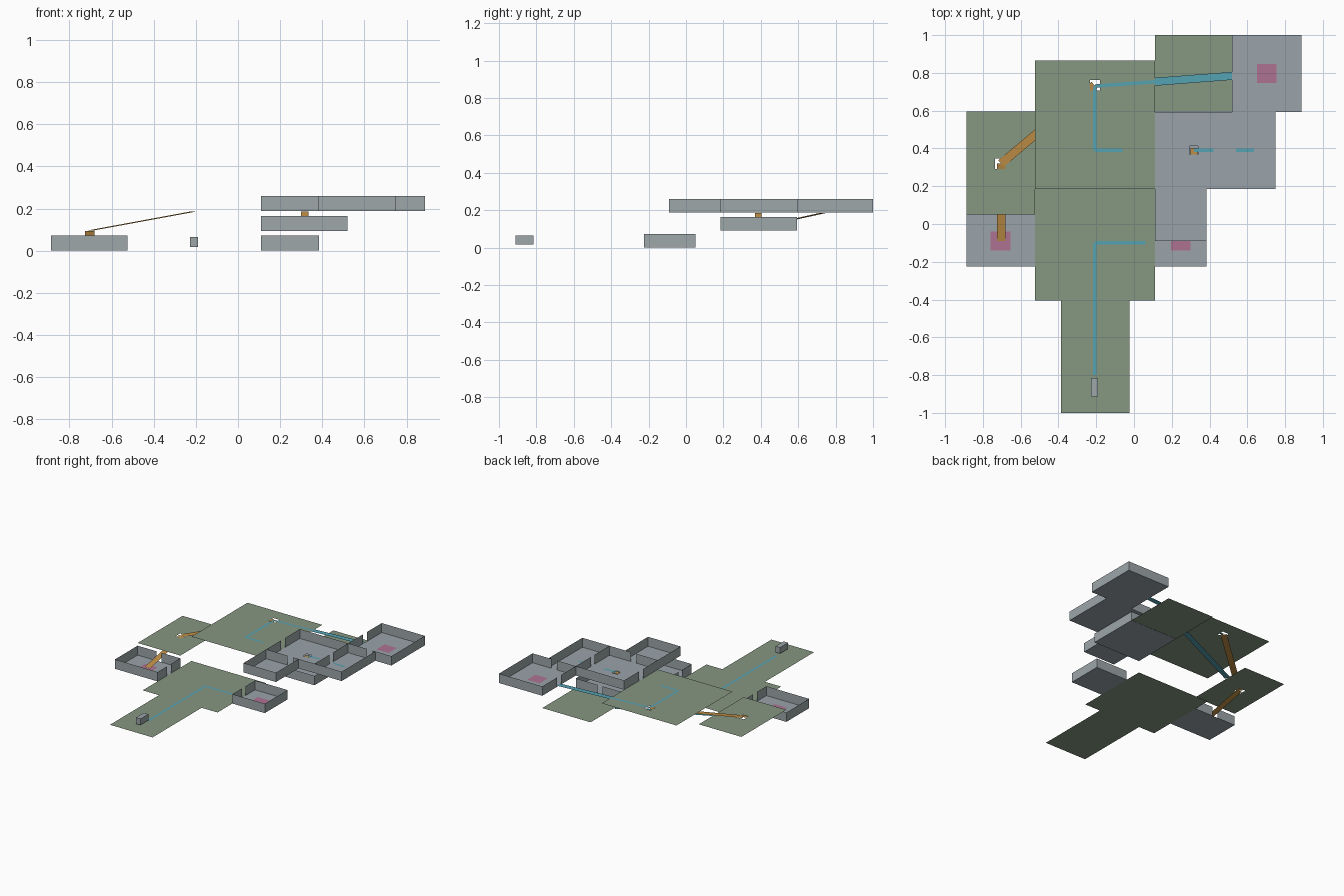
import bpy
from mathutils import Vector

if "Cube" in bpy.data.objects:
    bpy.data.objects.remove(bpy.data.objects["Cube"])

L0, L1, L2 = 0.0, 0.093, 0.187      # storey heights
WALL, DOOR = 0.072, 0.045           # wall height, doorway width


def mat(name, rgb):
    m = bpy.data.materials.new(name)
    m.diffuse_color = (*rgb, 1)
    m.use_nodes = True
    m.node_tree.nodes["Principled BSDF"].inputs["Base Color"].default_value = m.diffuse_color
    return m


GREEN = mat("sage green", (0.24, 0.31, 0.22))
FLOOR = mat("blue grey", (0.32, 0.37, 0.40))
WALLM = mat("wall grey", (0.34, 0.385, 0.40))
CYAN = mat("teal", (0.09, 0.36, 0.45))
ORANGE = mat("orange", (0.52, 0.27, 0.06))
PINK = mat("dusty pink", (0.42, 0.17, 0.29))


def quads(name, faces, material):
    verts = [v for f in faces for v in f]
    me = bpy.data.meshes.new(name)
    me.from_pydata(verts, [], [tuple(range(i * 4, i * 4 + 4)) for i in range(len(faces))])
    me.materials.append(material)
    ob = bpy.data.objects.new(name, me)
    bpy.context.collection.objects.link(ob)
    return ob


def floor(name, x0, x1, y0, y1, z, material, hole=None):
    """Flat slab; hole = (cx, cy, half size) leaves a square opening."""
    xs, ys = [x0, x1], [y0, y1]
    if hole:
        cx, cy, h = hole
        xs, ys = [x0, cx - h, cx + h, x1], [y0, cy - h, cy + h, y1]
    faces = []
    for i in range(len(xs) - 1):
        for j in range(len(ys) - 1):
            if hole and i == j == 1:
                continue
            a, b, c, d = xs[i], xs[i + 1], ys[j], ys[j + 1]
            faces.append([(a, c, z), (b, c, z), (b, d, z), (a, d, z)])
    quads(name, faces, material)


def room(name, x0, x1, y0, y1, z, doors="", skip="", hole=None):
    """Open-topped room; sides are letters w, e, s, n; doors sit mid-wall."""
    floor(name + "_floor", x0, x1, y0, y1, z, FLOOR, hole)
    sides = {"s": ((x0, y0), (x1, y0)), "e": ((x1, y0), (x1, y1)),
             "n": ((x1, y1), (x0, y1)), "w": ((x0, y1), (x0, y0))}
    faces = []
    for key, (a, b) in sides.items():
        if key in skip:
            continue
        a, b = Vector(a), Vector(b)
        spans = [(a, b)]
        if key in doors:
            mid, half = (a + b) / 2, (b - a).normalized() * DOOR / 2
            spans = [(a, mid - half), (mid + half, b)]
        for p, q in spans:
            faces.append([(*p, z), (*q, z), (*q, z + WALL), (*p, z + WALL)])
    quads(name + "_walls", faces, WALLM)


def strip(name, p, q, width, material):
    p, q = Vector(p), Vector(q)
    d = q - p
    s = Vector((-d.y, d.x, 0)).normalized() * width / 2
    quads(name, [[p - s, q - s, q + s, p + s]], material)


def box(name, x0, x1, y0, y1, z0, z1, material):
    bpy.ops.mesh.primitive_cube_add(size=1, location=((x0 + x1) / 2, (y0 + y1) / 2, (z0 + z1) / 2))
    ob = bpy.context.object
    ob.name = name
    ob.scale = (x1 - x0, y1 - y0, z1 - z0)
    ob.data.materials.append(material)


# Open green terraces
floor("entry_walk", -0.387, -0.025, -1.0, -0.405, L0, GREEN)
floor("lower_court", -0.525, 0.11, -0.405, 0.185, L0, GREEN)
floor("west_terrace", -0.887, -0.525, 0.05, 0.595, L1, GREEN, (-0.707, 0.32, 0.028))
floor("east_terrace", 0.11, 0.52, 0.595, 1.0, L1, GREEN)
floor("upper_court", -0.525, 0.11, 0.185, 0.865, L2, GREEN, (-0.207, 0.735, 0.027))

# Walled rooms (shared walls are built once)
room("lower_west_room", -0.887, -0.525, -0.225, 0.05, L0, "en")
room("lower_east_room", 0.11, 0.385, -0.225, 0.05, L0, "w")
room("middle_room", 0.11, 0.52, 0.185, 0.593, L1, "n")
room("upper_south_room", 0.11, 0.385, -0.09, 0.185, L2, "n", skip="n")
room("upper_hall", 0.11, 0.52, 0.185, 0.593, L2, "wes", hole=(0.317, 0.39, 0.022))
room("upper_east_room", 0.52, 0.75, 0.185, 0.593, L2, "n", skip="wn")
room("upper_north_room", 0.52, 0.887, 0.593, 1.0, L2, "ws")

# Pink floor pads
for n, x, y, z in (("west_pad", -0.707, -0.09, L0), ("east_pad", 0.248, -0.09, L0),
                   ("north_pad", 0.703, 0.797, L2)):
    floor(n, x - 0.052, x + 0.052, y - 0.05, y + 0.05, z + 0.002, PINK)

# Sloping links between storeys, and a vertical shaft
strip("lower_ramp", (-0.704, -0.09, 0.007), (-0.704, 0.32, L1), 0.045, ORANGE)
strip("upper_ramp", (-0.704, 0.32, L1 + 0.002), (-0.21, 0.735, L2 - 0.001), 0.045, ORANGE)
box("shaft", 0.3, 0.335, 0.368, 0.403, L1, L2 - 0.002, ORANGE)

# Level walkways bridging the gaps
strip("middle_bridge", (-0.525, 0.405, L1), (0.11, 0.703, L1), 0.042, CYAN)
strip("upper_bridge", (0.11, 0.753, L2), (0.53, 0.785, L2), 0.042, CYAN)

# Thin path lines on the floors
e = 0.001
paths = [((-0.207, -0.8), (-0.207, -0.1), L0), ((-0.207, -0.1), (0.06, -0.1), L0),
         ((-0.207, 0.73), (0.11, 0.753), L2), ((-0.207, 0.73), (-0.207, 0.39), L2),
         ((-0.207, 0.39), (-0.06, 0.39), L2), ((0.317, 0.39), (0.42, 0.39), L2),
         ((0.54, 0.39), (0.635, 0.39), L2)]
for i, (p, q, z) in enumerate(paths):
    strip(f"path_line_{i}", (*p, z + e), (*q, z + e), 0.018, CYAN)

# Marker block hovering over the entry walk
box("entry_marker", -0.228, -0.19, -0.912, -0.815, 0.017, 0.064, WALLM)
